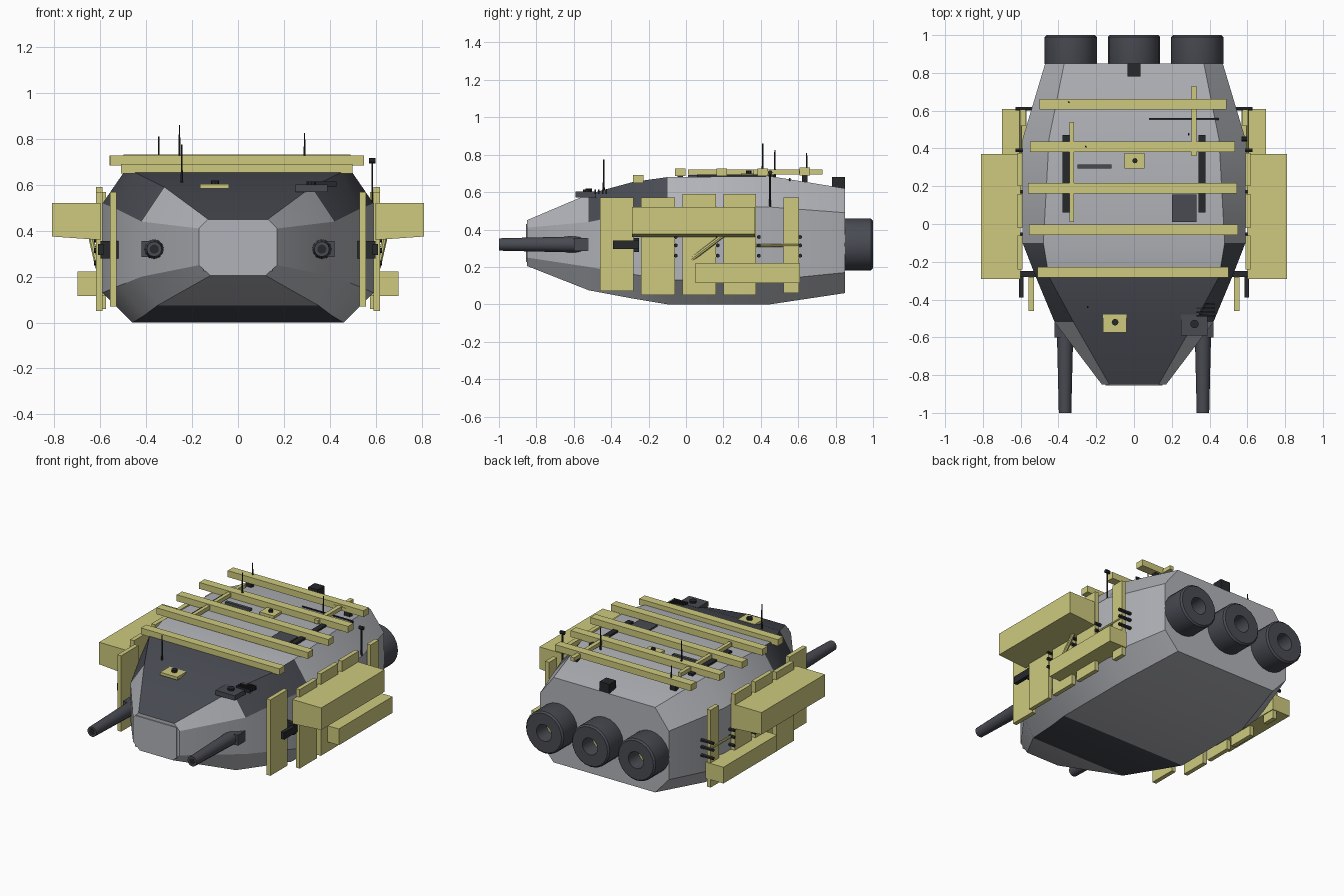
import bpy, bmesh, math
from mathutils import Vector

if "Cube" in bpy.data.objects:
    bpy.data.objects.remove(bpy.data.objects["Cube"])


def material(name, rgb):
    m = bpy.data.materials.new(name)
    m.use_nodes = True
    m.diffuse_color = (*rgb, 1)
    m.node_tree.nodes["Principled BSDF"].inputs["Base Color"].default_value = (*rgb, 1)
    return m


GREY = material("light grey hull", (0.44, 0.45, 0.48))
SLATE = material("dark slate", (0.065, 0.07, 0.085))
YELLOW = material("pale yellow", (0.62, 0.59, 0.21))
BLACK = material("near black", (0.02, 0.021, 0.024))


def finish(name, bm, *mats, smooth=None):
    bmesh.ops.recalc_face_normals(bm, faces=bm.faces)
    me = bpy.data.meshes.new(name)
    bm.to_mesh(me)
    bm.free()
    for m in mats:
        me.materials.append(m)
    ob = bpy.data.objects.new(name, me)
    bpy.context.collection.objects.link(ob)
    if smooth:
        bpy.ops.object.select_all(action='DESELECT')
        ob.select_set(True)
        bpy.context.view_layer.objects.active = ob
        bpy.ops.object.shade_smooth_by_angle(angle=math.radians(smooth))
    return ob


def box(name, xs, ys, zs, mat):
    """Box given by its limits on each axis."""
    bm = bmesh.new()
    bmesh.ops.create_cube(bm, size=1)
    for v in bm.verts:
        v.co = Vector([(a + b) / 2 + c * (b - a) for c, (a, b) in zip(v.co, (xs, ys, zs))])
    return finish(name, bm, mat)


def rod(name, start, end, r1, mat, r2=None, sides=8):
    """Round bar between two points."""
    a, b = Vector(start), Vector(end)
    bm = bmesh.new()
    bmesh.ops.create_cone(bm, cap_ends=True, segments=sides, radius1=r1,
                          radius2=r1 if r2 is None else r2, depth=(b - a).length)
    turn = (b - a).to_track_quat('Z', 'Y')
    for v in bm.verts:
        v.co = turn @ v.co + (a + b) / 2
    return finish(name, bm, mat, smooth=35)


# Hull: eight-sided sections lofted from nose to stern
# y, side half width, top half width, bottom half width, four heights
stations = [
    (-0.85, 0.17, 0.13, 0.12, 0.205, 0.25, 0.41, 0.45),
    (-0.52, 0.42, 0.32, 0.35, 0.075, 0.2, 0.44, 0.59),
    (-0.28, 0.52, 0.45, 0.41, 0.03, 0.16, 0.49, 0.655),
    (-0.10, 0.59, 0.48, 0.46, 0.0, 0.13, 0.52, 0.68),
    (0.45, 0.59, 0.45, 0.46, 0.0, 0.13, 0.52, 0.685),
    (0.85, 0.47, 0.37, 0.37, 0.06, 0.17, 0.49, 0.62),
]
bm = bmesh.new()
rings = []
for y, w, t, b, z0, z1, z2, z3 in stations:
    half = [(b, z0), (w, z1), (w, z2), (t, z3)]
    points = half + [(-x, z) for x, z in reversed(half)]
    rings.append([bm.verts.new((x, y, z)) for x, z in points])
TOP, BOTTOM, SHOULDERS = 3, 7, (2, 4)
for bay, (r, q) in enumerate(zip(rings, rings[1:])):
    for k in range(8):
        n = (k + 1) % 8
        f = bm.faces.new((r[k], r[n], q[n], q[k]))
        dark = (k == TOP and bay < 2) or (k in SHOULDERS + (BOTTOM,) and bay in (1, 2))
        f.material_index = int(dark)
bm.faces.new(rings[0])
bm.faces.new(rings[-1])
finish("hull", bm, GREY, SLATE, smooth=22)
box("nose_plate", (-0.15, 0.15), (-0.856, -0.84), (0.225, 0.43), GREY)

# Engines: turned nozzle with a hollow yellow core
nozzle = [(0.125, 0.8), (0.138, 0.85), (0.138, 0.99), (0.128, 1.0), (0.055, 1.0), (0.05, 0.9), (0, 0.9)]
for i, x in enumerate((-0.335, 0, 0.335)):
    bm = bmesh.new()
    line = [bm.verts.new((r, y, 0)) for r, y in nozzle]
    edges = [bm.edges.new(p) for p in zip(line, line[1:])]
    bmesh.ops.spin(bm, geom=line + edges, axis=(0, 1, 0), cent=(0, 0, 0), angle=math.tau, steps=20)
    bmesh.ops.remove_doubles(bm, verts=bm.verts, dist=0.0005)
    for f in bm.faces:
        c = f.calc_center_median()
        f.material_index = int(math.hypot(c.x, c.z) < 0.045 and c.y < 0.91)
    bmesh.ops.translate(bm, verts=bm.verts, vec=(x, 0, 0.32))
    finish("engine_%d" % (i + 1), bm, SLATE, YELLOW, smooth=35)

# Roof cross beams: y, left and right ends, bottom height
for i, (y, a, b, z) in enumerate([(-0.255, -0.51, 0.5, 0.65), (-0.03, -0.555, 0.55, 0.685),
                                  (0.19, -0.56, 0.545, 0.685), (0.41, -0.55, 0.535, 0.685),
                                  (0.635, -0.5, 0.49, 0.69)]):
    box("roof_beam_%d" % (i + 1), (a, b), (y - 0.028, y + 0.028), (z, z + 0.042), YELLOW)
    for s in (-1, 1):
        box("beam_foot", (s * 0.36 - 0.02, s * 0.36 + 0.02), (y - 0.015, y + 0.015), (z - 0.06, z), BLACK)

# Roof rails, dark runners and fittings
box("right_roof_rail", (-0.342, -0.318), (0.01, 0.54), (0.695, 0.72), YELLOW)
box("left_roof_rail", (0.305, 0.332), (0.36, 0.73), (0.695, 0.72), YELLOW)
box("left_rail_cross", (0.27, 0.37), (0.605, 0.62), (0.7, 0.715), YELLOW)
for s in (-1, 1):
    box("roof_runner", (s * 0.36 - 0.018, s * 0.36 + 0.018), (0.06, 0.47), (0.67, 0.695), BLACK)
box("roof_hatch", (0.2, 0.33), (0.01, 0.155), (0.675, 0.692), SLATE)
box("roof_slot", (0.08, 0.45), (0.55, 0.56), (0.66, 0.675), BLACK)
box("roof_tool", (-0.3, -0.12), (0.295, 0.315), (0.675, 0.7), SLATE)
box("stern_box", (-0.035, 0.035), (0.78, 0.85), (0.615, 0.682), BLACK)
box("roof_mount", (-0.05, 0.055), (0.295, 0.375), (0.675, 0.7), YELLOW)
rod("roof_mount_knob", (0.005, 0.335, 0.69), (0.005, 0.335, 0.715), 0.014, BLACK)
box("front_mount", (-0.165, -0.04), (-0.575, -0.48), (0.585, 0.604), YELLOW)
rod("front_mount_knob", (-0.1, -0.52, 0.6), (-0.1, -0.52, 0.62), 0.018, BLACK)
box("front_hatch", (0.25, 0.39), (-0.59, -0.48), (0.57, 0.602), SLATE)
rod("front_hatch_knob", (0.32, -0.53, 0.6), (0.32, -0.53, 0.615), 0.022, BLACK, sides=10)
for i in range(4):
    y = -0.49 + i * 0.02
    box("vent_slat", (0.33, 0.43), (y, y + 0.008), (0.59, 0.615), BLACK)

# Antennas: foot and tip height
for x, y, low, high in [(-0.245, -0.44, 0.6, 0.775), (-0.255, 0.41, 0.68, 0.86),
                        (0.29, 0.475, 0.66, 0.825), (-0.345, 0.645, 0.64, 0.81)]:
    rod("antenna", (x, y, low), (x, y, high), 0.006, BLACK, 0.003, 6)

# Side equipment, repeated on both sides
panels = [(-0.46, -0.28, 0.07, 0.57, 0.53), (-0.24, -0.06, 0.05, 0.57, 0.59), (-0.02, 0.16, 0.05, 0.59, 0.59),
          (0.2, 0.375, 0.05, 0.59, 0.59), (0.52, 0.605, 0.06, 0.57, 0.575)]
for s, side in ((1, "left"), (-1, "right")):
    def span(a, b):
        return tuple(sorted((s * a, s * b)))

    for i, (a, b, low, high, x) in enumerate(panels):
        box("%s_armour_panel_%d" % (side, i + 1), span(x, x + 0.028), (a, b), (low, high), YELLOW)
    upper = box(side + "_upper_crate", span(0.6, 0.81), (-0.29, 0.37), (0.375, 0.52), YELLOW)
    for v in upper.data.vertices:  # underside drops towards the hull
        if abs(v.co.x) < 0.7 and v.co.z < 0.4:
            v.co.z = 0.36
    box(side + "_lower_crate", span(0.57, 0.7), (0.05, 0.61), (0.115, 0.222), YELLOW)
    rod(side + "_stay", (s * 0.61, 0.03, 0.24), (s * 0.64, 0.2, 0.37), 0.012, YELLOW)
    rod(side + "_rail", (s * 0.6, 0.37, 0.315), (s * 0.6, 0.61, 0.315), 0.008, YELLOW)

    # Bolts between hull and panels
    for y in (-0.055, 0.17, 0.39, 0.61):
        for z in (0.26, 0.315, 0.36):
            rod(side + "_bolt", (s * 0.54, y, z), (s * 0.628, y, z), 0.011, BLACK, sides=6)

    # Short side gun
    box(side + "_side_gun", span(0.585, 0.61), (-0.39, -0.25), (0.295, 0.342), BLACK)
    box(side + "_gun_bracket", span(0.5, 0.6), (-0.28, -0.25), (0.28, 0.355), BLACK)

    # Long forward cannon
    x = s * 0.365
    rod(side + "_cannon", (x, -0.5, 0.32), (x, -1.0, 0.32), 0.045, SLATE, 0.033, 12)
    rod(side + "_cannon_bore", (x, -0.99, 0.32), (x, -1.001, 0.32), 0.02, BLACK, sides=12)
    box(side + "_cannon_mount", span(0.32, 0.42), (-0.6, -0.45), (0.285, 0.355), SLATE)
    box(side + "_cannon_fairing", span(0.17, 0.34), (-0.62, -0.5), (0.29, 0.35), SLATE)

# Small lamp on the left roof edge
rod("edge_lamp", (0.57, 0.45, 0.705), (0.6, 0.45, 0.705), 0.012, BLACK)
rod("edge_lamp_post", (0.585, 0.45, 0.5), (0.585, 0.45, 0.705), 0.005, BLACK, sides=6)
